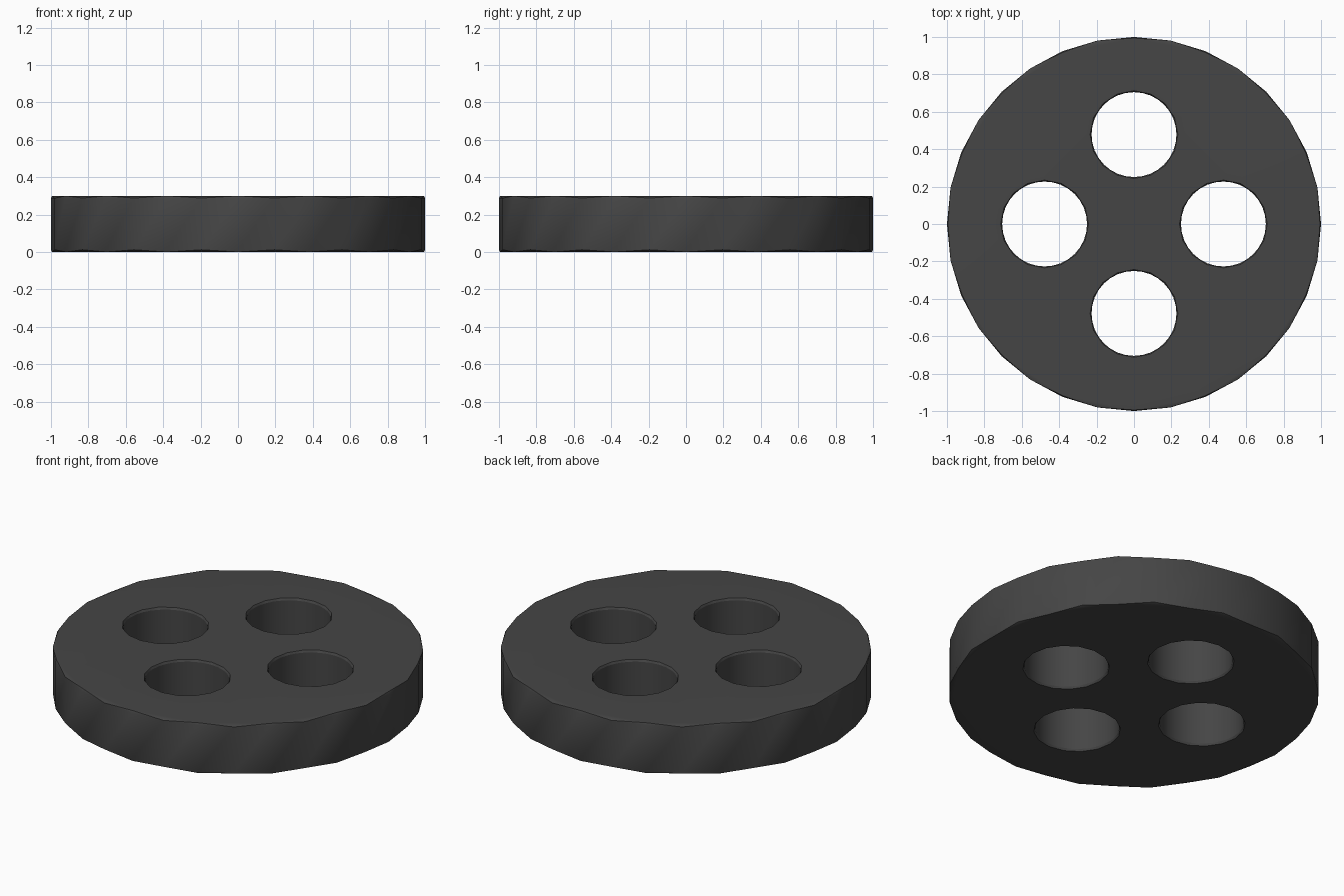
import bpy, bmesh, math

if "Cube" in bpy.data.objects:
    bpy.data.objects.remove(bpy.data.objects["Cube"])

HEIGHT, EDGE = 0.30, 0.01
N = 16  # corners of each cap outline; walls have twice as many

bm = bmesh.new()


def ring(cx, cy, r, z, n):
    return [bm.verts.new((cx + r * math.cos(2 * math.pi * i / n),
                          cy + r * math.sin(2 * math.pi * i / n), z))
            for i in range(n)]


def cap_edges(loop):
    return [bm.edges.get((loop[i], loop[(i + 1) % N])) for i in range(N)]


def wall(cx, cy, r, cap_r):
    """Vertical round wall with a small softened edge at both ends."""
    lo = ring(cx, cy, r, EDGE * 1.2, 2 * N)
    hi = ring(cx, cy, r, HEIGHT - EDGE * 1.2, 2 * N)
    for i in range(2 * N):
        j = (i + 1) % (2 * N)
        bm.faces.new((lo[i], lo[j], hi[j], hi[i]))
    outlines = []
    for edge, z in ((lo, 0), (hi, HEIGHT)):
        cap = ring(cx, cy, cap_r, z, N)
        for i in range(N):
            a, b = cap[i], cap[(i + 1) % N]
            p, q, s = edge[2 * i], edge[2 * i + 1], edge[(2 * i + 2) % (2 * N)]
            bm.faces.new((a, p, q))
            bm.faces.new((a, q, b))
            bm.faces.new((b, q, s))
        outlines.append(cap_edges(cap))
    return outlines


# Outer rim and four through holes
bottom, top = wall(0, 0, 1.0, 1.0 - EDGE * 0.6)
for x, y in ((0.478, 0), (0, 0.478), (-0.478, 0), (0, -0.478)):
    b, t = wall(x, y, 0.227, 0.235)
    bottom += b
    top += t

# Flat faces with the holes left open
for edges, z in ((bottom, -1), (top, 1)):
    bmesh.ops.triangle_fill(bm, edges=edges, use_beauty=True, normal=(0, 0, z))
bmesh.ops.recalc_face_normals(bm, faces=bm.faces[:])

mesh = bpy.data.meshes.new("button_disc")
bm.to_mesh(mesh)
bm.free()
disc = bpy.data.objects.new("button_disc", mesh)
bpy.context.collection.objects.link(disc)

mat = bpy.data.materials.new("dark_grey")
mat.diffuse_color = (0.06, 0.06, 0.06, 1)
mat.use_nodes = True
mat.node_tree.nodes["Principled BSDF"].inputs["Base Color"].default_value = mat.diffuse_color
mesh.materials.append(mat)

bpy.context.view_layer.objects.active = disc
disc.select_set(True)
bpy.ops.object.shade_smooth_by_angle(angle=math.radians(30))
